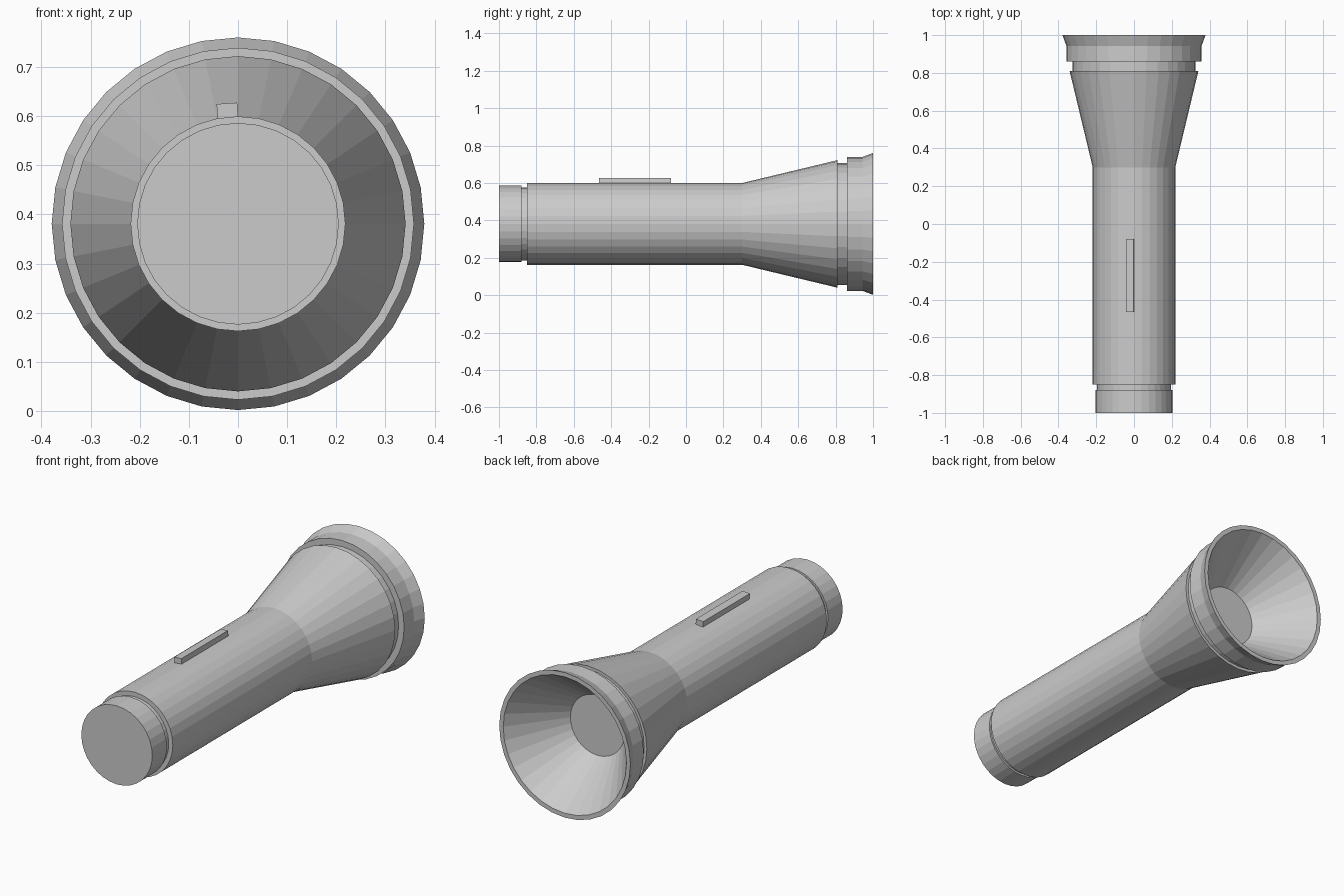
import bpy, bmesh
from math import sin, cos, tau, radians
from mathutils import Matrix

if "Cube" in bpy.data.objects:
    bpy.data.objects.remove(bpy.data.objects["Cube"])

SIDES = 32
AXIS_Z = 0.381


def lathe(name, profile, cap_start=False, cap_end=False):
    """Revolve (y, radius) points around the torch's long axis."""
    bm = bmesh.new()
    rings = []
    for y, r in profile:
        rings.append([bm.verts.new((r * sin(tau * j / SIDES), y,
                                    AXIS_Z + r * cos(tau * j / SIDES)))
                      for j in range(SIDES)])
    for a, b in zip(rings, rings[1:]):
        for j in range(SIDES):
            k = (j + 1) % SIDES
            bm.faces.new((a[j], a[k], b[k], b[j]))
    if cap_start:
        bm.faces.new(rings[0][::-1])
    if cap_end:
        bm.faces.new(rings[-1])
    return finish(name, bm)


def finish(name, bm):
    mesh = bpy.data.meshes.new(name)
    bm.to_mesh(mesh)
    bm.free()
    obj = bpy.data.objects.new(name, mesh)
    bpy.context.collection.objects.link(obj)
    return obj


# Tail cap with the groove behind it
lathe("tail_cap", [(-1.0, 0.205), (-0.88, 0.205), (-0.88, 0.195), (-0.85, 0.195)],
      cap_start=True)

# Handle tube flaring into the head cone
lathe("body", [(-0.85, 0.195), (-0.85, 0.2185), (0.30, 0.2185), (0.81, 0.341),
               (0.81, 0.326)])

# Neck groove, bezel ring and flared lip
lathe("bezel", [(0.81, 0.326), (0.86, 0.326), (0.86, 0.358), (0.943, 0.358),
                (1.0, 0.379), (1.0, 0.356)])

# Hollow reflector cone ending in a flat disc
lathe("reflector", [(1.0, 0.356), (0.73, 0.157)], cap_end=True)

# Slide switch on top of the handle
bm = bmesh.new()
bmesh.ops.create_cube(bm, size=1, matrix=Matrix.Translation((-0.0215, -0.2725, 0.609))
                      @ Matrix.Rotation(radians(-4), 4, 'Y')
                      @ Matrix.Diagonal((0.042, 0.385, 0.034, 1)))
finish("switch", bm)
